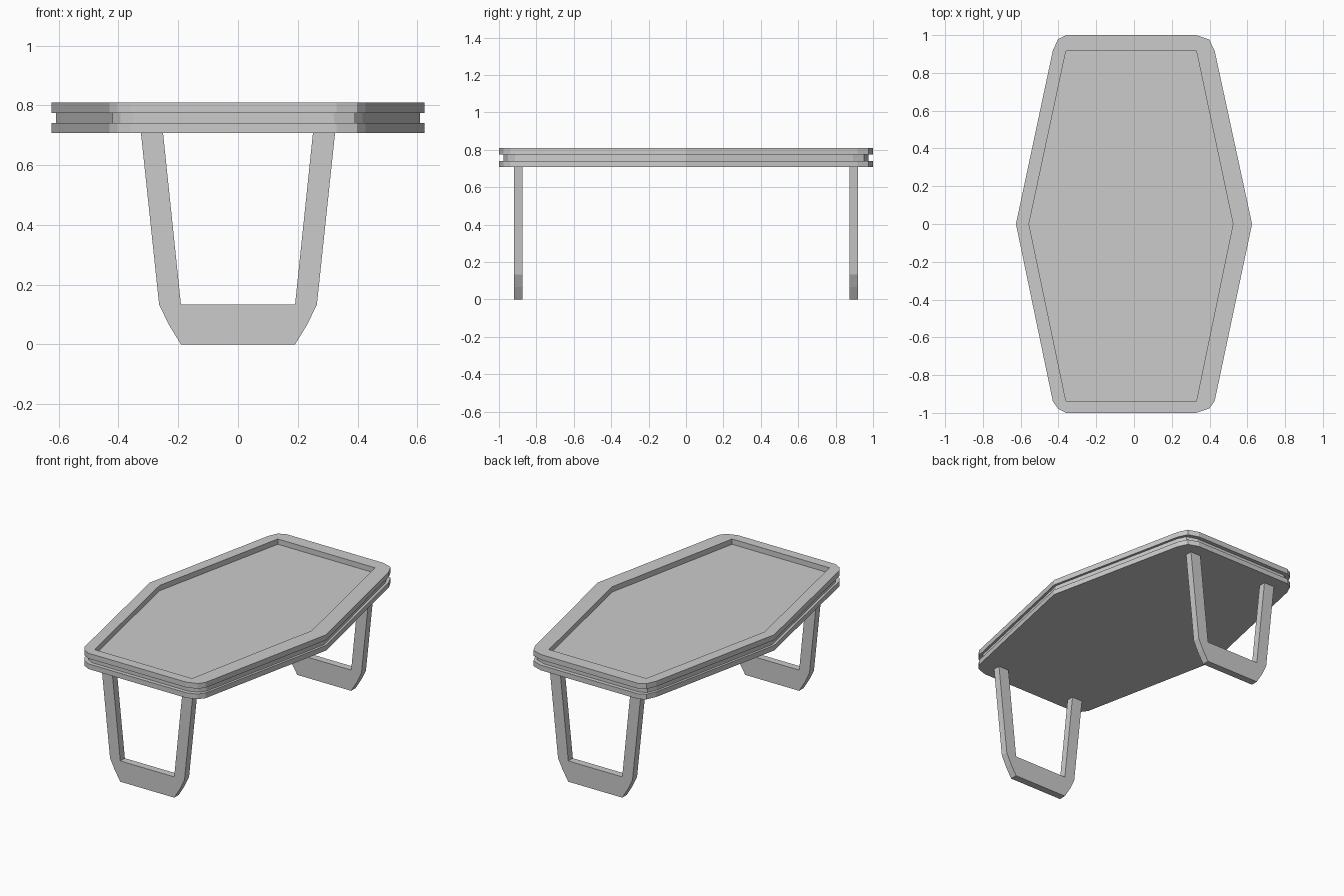
import bpy, bmesh
from mathutils import Vector

if "Cube" in bpy.data.objects:
    bpy.data.objects.remove(bpy.data.objects["Cube"])


def slab(name, loops, to_world, thickness):
    """Flat shape from closed outlines (extra loops are holes), thickened both ways."""
    bm = bmesh.new()
    for pts in loops:
        vs = [bm.verts.new(to_world(a, b)) for a, b in pts]
        for i, v in enumerate(vs):
            bm.edges.new((v, vs[(i + 1) % len(vs)]))
    bmesh.ops.triangle_fill(bm, edges=bm.edges[:], use_beauty=True)
    bmesh.ops.dissolve_limit(bm, angle_limit=0.01, verts=[], edges=bm.edges[:])
    bmesh.ops.recalc_face_normals(bm, faces=bm.faces[:])
    mesh = bpy.data.meshes.new(name)
    bm.to_mesh(mesh)
    bm.free()
    obj = bpy.data.objects.new(name, mesh)
    bpy.context.collection.objects.link(obj)
    mod = obj.modifiers.new("thickness", 'SOLIDIFY')
    mod.thickness = thickness
    mod.offset = 0
    return obj


def layer(name, loops, z0, z1):
    return slab(name, loops, lambda x, y: Vector((x, y, (z0 + z1) / 2)), z1 - z0)


# Table outline: stretched hexagon with clipped corners, and the recess outline
outline = [
    (0.625, 0), (0.427, 0.917), (0.398, 0.977), (0.33, 1.0),
    (-0.36, 1.0), (-0.403, 0.977), (-0.43, 0.917),
    (-0.625, 0), (-0.43, -0.938), (-0.403, -0.977), (-0.36, -1.0),
    (0.33, -1.0), (0.398, -0.977), (0.427, -0.938),
]
recess = [(0.524, 0), (0.33, 0.917), (-0.36, 0.917),
          (-0.556, 0), (-0.36, -0.938), (0.33, -0.938)]
inset = [(x * 0.975, y * 0.975) for x, y in outline]

# Three stacked layers of the top
layer("bottom_board", [outline], 0.708, 0.741)
layer("middle_board", [inset], 0.741, 0.775)
layer("top_rim", [outline, recess], 0.775, 0.809)

# U-shaped sled legs: half profile mirrored across x
half = [(0.191, 0), (0.231, 0.065), (0.264, 0.133), (0.325, 0.709),
        (0.251, 0.709), (0.191, 0.133)]
leg = half + [(-x, z) for x, z in reversed(half)]
for name, y in (("front_leg", -0.896), ("back_leg", 0.896)):
    slab(name, [leg], lambda x, z, y=y: Vector((x, y, z)), 0.046)
